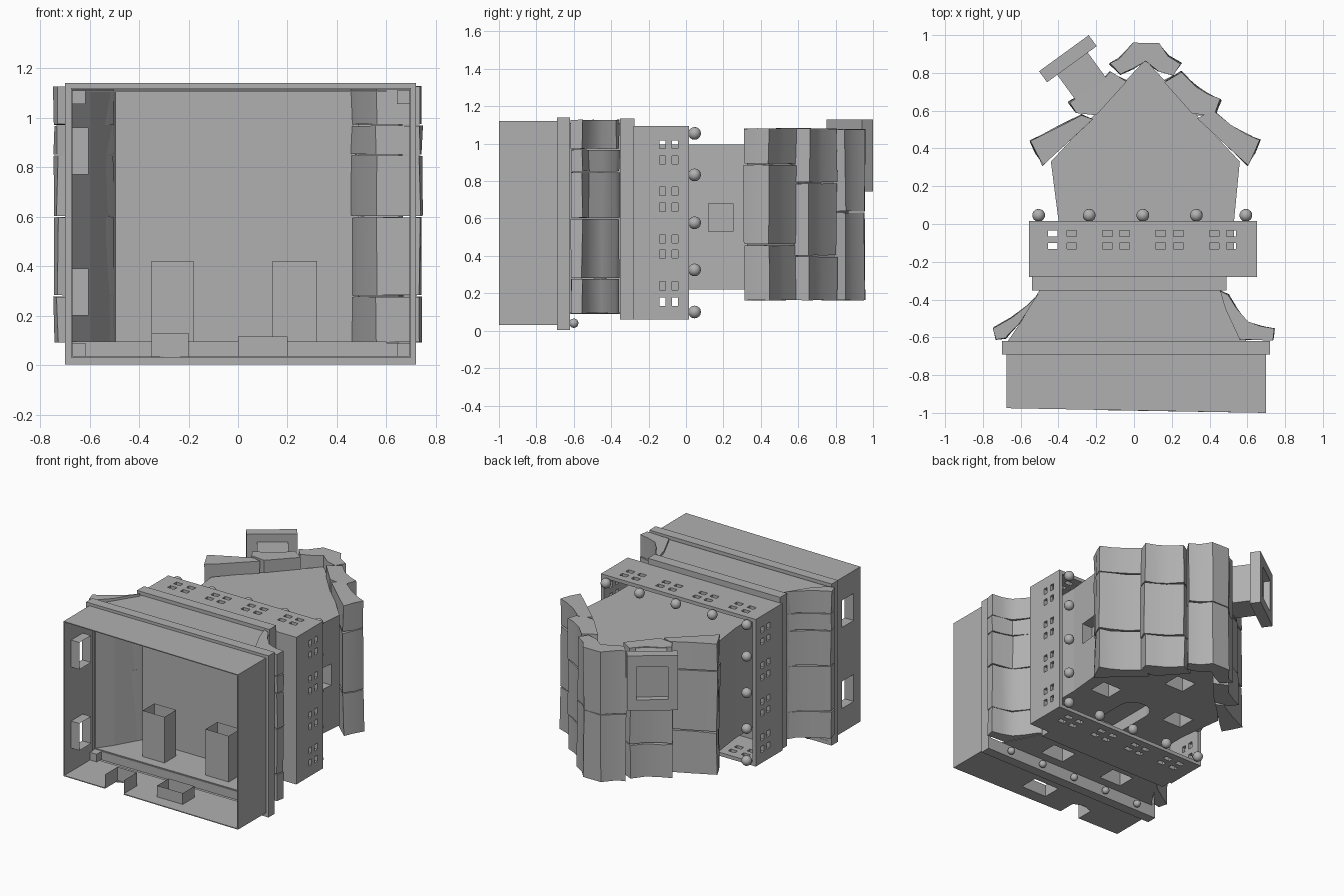
import bpy, bmesh, math, random
from mathutils import Vector

if "Cube" in bpy.data.objects:
    bpy.data.objects.remove(bpy.data.objects["Cube"])
random.seed(4)

# One mid-dark grey for every part
GREY = bpy.data.materials.new("stone_grey")
GREY.diffuse_color = (.435, .435, .435, 1)
GREY.use_nodes = True
GREY.node_tree.nodes["Principled BSDF"].inputs["Base Color"].default_value = GREY.diffuse_color

def add(name, bm):
    bmesh.ops.recalc_face_normals(bm, faces=bm.faces)
    me = bpy.data.meshes.new(name)
    bm.to_mesh(me)
    bm.free()
    me.materials.append(GREY)
    ob = bpy.data.objects.new(name, me)
    bpy.context.collection.objects.link(ob)
    return ob

def extrude(bm, pts, z0, z1, jit=0.0):
    r = lambda: random.uniform(-jit, jit)
    lo = [bm.verts.new((x + r(), y + r(), z0 + abs(r()))) for x, y in pts]
    hi = [bm.verts.new((x + r(), y + r(), z1 - abs(r()))) for x, y in pts]
    n = len(pts)
    bm.faces.new(lo[::-1])
    bm.faces.new(hi)
    for i in range(n):
        j = (i + 1) % n
        bm.faces.new((lo[i], lo[j], hi[j], hi[i]))

def prism(name, pts, z0, z1, jit=0.0):
    bm = bmesh.new()
    extrude(bm, pts, z0, z1, jit)
    return add(name, bm)

def rect(x0, x1, y0, y1):
    return [(x0, y0), (x1, y0), (x1, y1), (x0, y1)]

def boxes(name, items):
    bm = bmesh.new()
    for x0, x1, y0, y1, z0, z1 in items:
        extrude(bm, rect(x0, x1, y0, y1), z0, z1)
    return add(name, bm)

def cut(ob, cutter):
    m = ob.modifiers.new("cut", 'BOOLEAN')
    m.operation, m.solver, m.object = 'DIFFERENCE', 'EXACT', cutter
    bpy.context.view_layer.objects.active = ob
    bpy.ops.object.modifier_apply(modifier=m.name)
    bpy.data.objects.remove(cutter)

def pocket(name, b, opens):
    """Thin window reveal with the sides facing the given directions left open."""
    ob = boxes(name, [b])
    bm = bmesh.new()
    bm.from_mesh(ob.data)
    dead = [f for f in bm.faces if any(f.normal.dot(Vector(o)) > 0.9 for o in opens)]
    bmesh.ops.delete(bm, geom=dead, context='FACES')
    bm.to_mesh(ob.data)
    bm.free()

def balls(name, places, r):
    bm = bmesh.new()
    for p in places:
        s = bmesh.ops.create_uvsphere(bm, u_segments=14, v_segments=8, radius=r)
        bmesh.ops.translate(bm, verts=s['verts'], vec=p)
    for f in bm.faces:
        f.smooth = True
    add(name, bm)

T = 0.006
Z_ENDS = [(0, 0, -1), (0, 0, 1)]
# Lower storey: open thin-walled box with a doorway notch
front = prism("lower_front_wall", [(-.675, -.975), (-.35, -.98), (-.35, -.86), (-.275, -.83), (-.2, -.86),
      (-.2, -.985), (.7, -1), (.7, -.66), (-.675, -.66)], .03, .03 + T)
prism("lower_back_wall", [(-.675, -.975), (.7, -1), (.7, -.66), (-.675, -.66)], 1.12 - T, 1.12)
boxes("lower_right_wall", [(.7 - T, .7, -1, -.66, .03, 1.12)])
left = boxes("lower_left_wall", [(-.675, -.675 + T, -.975, -.66, .03, 1.12)])
win = (.0, .2, -.9, -.77)
cut(front, boxes("c", [(*win, -.1, .08)]))
pocket("lower_window", (*win, .03, .115), Z_ENDS)
pocket("lower_doorway", (-.35, -.2, -.98, -.84, .03, .13), Z_ENDS + [(0, -1, 0)])
for z0 in (.2, .77):
    cut(left, boxes("c", [(-.8, -.62, -.9, -.77, z0, z0 + .19)]))
    pocket("left_window", (-.675, -.605, -.9, -.77, z0, z0 + .19), [(-1, 0, 0), (1, 0, 0)])

# Trim band, inner ledge, corner posts and knobs
boxes("trim_band", [(-.7, .72, -.69, -.62, .003, .03), (-.7, .72, -.69, -.62, 1.115, 1.14),
                    (-.7, -.675, -.69, -.62, .03, 1.115), (.7, .72, -.69, -.62, .03, 1.115)])
boxes("trim_ledge", [(-.68, .7, -.635, -.622, .02, .09)])
boxes("corner_posts", [(x, x + .055, -.69, -.63, z, z + .055) for x in (-.672, .643) for z in (.035, 1.055)])
balls("trim_knobs", [(-.53 + .268 * i, -.6, .04) for i in range(5)], .025)

# Sloped middle body under the skirt roof; its right side is closed by the tiles
body = [(-.675, -.63), (-.6, -.52), (-.5, -.35), (.46, -.35), (.6, -.63)]
wall = prism("skirt_front_wall", body, .09, .09 + T)
prism("skirt_back_wall", body, 1.11 - T, 1.11)
prism("skirt_left_wall", [(-.675, -.63), (-.6, -.52), (-.5, -.35), (-.495, -.35), (-.595, -.525), (-.67, -.63)], .09, 1.11)
for x0, x1 in ((-.35, -.18), (.14, .32)):
    cut(wall, boxes("c", [(x0, x1, -.56, -.43, 0, .2)]))
    pocket("skirt_window", (x0, x1, -.56, -.43, .09, .42), Z_ENDS)

# Tiled roofs: profile rows split along z into uneven tiles
def tiles(name, pts, splits, jit=.006):
    for a, b in zip(splits, splits[1:]):
        ob = prism(name, pts, a + .001, b - .001, jit)
        with bpy.context.temp_override(object=ob, active_object=ob, selected_objects=[ob],
                                       selected_editable_objects=[ob]):
            bpy.ops.object.shade_smooth_by_angle(angle=math.radians(35))

skirt = [.09, .28, .6, .85, .97, 1.13]
tiles("skirt_tile_right", [(.46, -.355), (.5, -.375), (.545, -.45), (.6, -.52), (.67, -.54), (.745, -.555),
                           (.735, -.615), (.56, -.61), (.485, -.45)], skirt, .004)
tiles("skirt_tile_left", [(-.505, -.37), (-.56, -.43), (-.65, -.495), (-.745, -.55), (-.73, -.61), (-.68, -.605),
                          (-.605, -.525)], skirt, .004)

# Balcony base and parapet with small square openings
boxes("balcony_base", [(-.54, .49, -.352, -.275, .06, 1.135)])
boxes("balcony_floor", [(-.55, .64, -.279, -.265, .07, 1.085)])
W = .025
par = prism("parapet", rect(-.555, .65, -.28, .017), .06, 1.095)
cut(par, boxes("c", [(-.555 + W, .65 - W, -.27, .2, .06 + W, 1.095 - W)]))
ys = (-.117, -.05)
cut(par, boxes("c", [(x - .026, x + .026, y - .016, y + .016, z - .06, z + .06)
    for x in (-.43, -.33, -.14, -.05, .14, .235, .425, .515) for y in ys for z in (.06, 1.095)]))
cut(par, boxes("c", [(x - .06, x + .06, y - .016, y + .016, z - .022, z + .022)
    for z in (.155, .24, .41, .49, .66, .745, .913, .995) for y in (-.125, -.06) for x in (-.555, .65)]))
lx, lz = (-.505, -.237, .047, .33, .592), (.1, .325, .577, .833, 1.055)
balls("parapet_lamps", [(x, .046, z) for i, x in enumerate(lx) for j, z in enumerate(lz)
                        if i in (0, 4) or j in (0, 4)], .034)

# Upper house with gable, recessed windows and arched door
house = prism("upper_house", [(-.40, -.28), (-.4, .02), (-.44, .33), (.06, .87), (.56, .33), (.53, .02), (.53, -.28)], .22, .995)
cut(house, boxes("c", [(x - .075, x + .075, y - .065, y + .065, .1, .32)
    for x, y in ((-.23, .17), (.38, .17), (.06, .54))] + [(.46, .7, .12, .25, .53, .68)]))
arch = [(.18, -.26), (.18, .08)] + [(.07 + .11 * math.cos(a), .08 + .1 * math.sin(a))
        for a in [math.pi * i / 8 for i in range(1, 8)]] + [(-.04, .08), (-.04, -.26)]
cut(house, prism("c", arch, .1, .3))

eave, mid = [.16, .46, .89, 1.085], [.16, .4, .79, 1.085]
tiles("roof_tile_right_low", [(.54, .37), (.6, .31), (.64, .38), (.67, .445), (.6, .47), (.51, .52), (.42, .6), (.34, .555)], eave)
tiles("roof_tile_left_low", [(-.42, .37), (-.48, .31), (-.52, .375), (-.55, .44), (-.4, .515), (-.28, .58), (-.22, .555)], eave)
tiles("roof_tile_right_high", [(.31, .58), (.43, .575), (.46, .66), (.4, .685), (.33, .73), (.25, .805), (.16, .755)], mid)
tiles("roof_tile_left_high", [(-.2, .58), (-.31, .59), (-.345, .645), (-.28, .68), (-.2, .73), (-.13, .805), (-.04, .755)], mid)
tiles("ridge_tile", [(-.13, .85), (-.08, .875), (-.005, .955), (.13, .955), (.18, .89), (.25, .85),
                     (.21, .79), (.13, .81), (.06, .86), (0, .82), (-.07, .79)], [.16, .635, 1.08], .005)

# Tilted chimney with a hollow cap
def tilted(cx, cy, w, h, ang=math.radians(36)):
    c, s = math.cos(ang), math.sin(ang)
    return [(cx + u * c - v * s, cy + u * s + v * c)
            for u, v in ((-w / 2, -h / 2), (w / 2, -h / 2), (w / 2, h / 2), (-w / 2, h / 2))]

prism("chimney_stem", tilted(-.265, .765, .2, .26), .8, 1.075)
cap = prism("chimney_cap", tilted(-.35, .875, .325, .072), .745, 1.13)
cut(cap, prism("c", tilted(-.375, .91, .2, .11), .82, 1.05))
